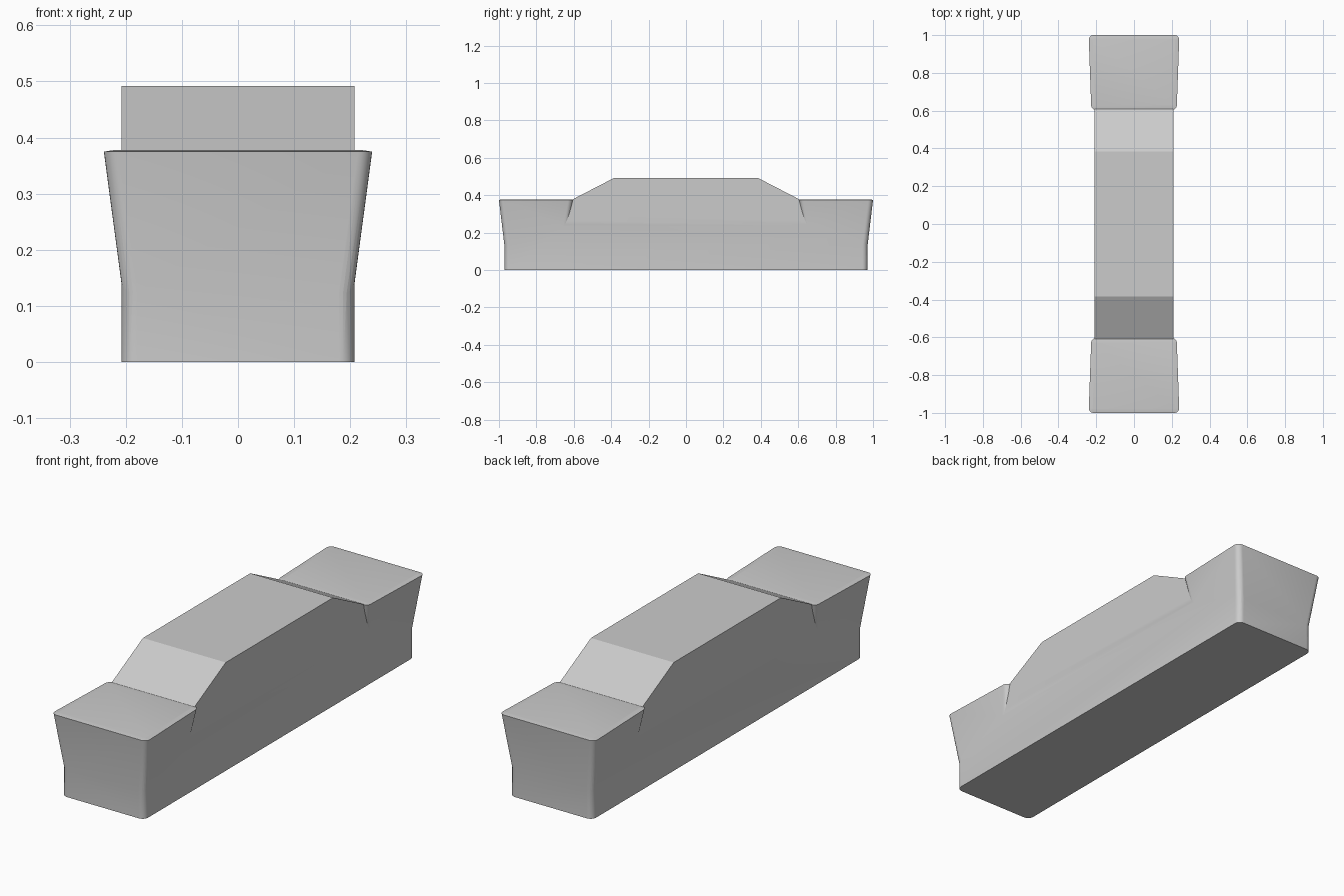
import bpy, bmesh
from mathutils import Vector

if "Cube" in bpy.data.objects:
    bpy.data.objects.remove(bpy.data.objects["Cube"])


def finish(name, bm):
    bmesh.ops.recalc_face_normals(bm, faces=bm.faces)
    mesh = bpy.data.meshes.new(name)
    bm.to_mesh(mesh)
    bm.free()
    ob = bpy.data.objects.new(name, mesh)
    bpy.context.collection.objects.link(ob)
    return ob


def is_upright(e):
    d = (e.verts[0].co - e.verts[1].co).normalized()
    return abs(d.z) > 0.9


def round_edges(bm, edges, radius):
    bmesh.ops.bevel(bm, geom=edges, offset=radius, segments=6,
                    profile=0.5, affect='EDGES')


# Main hull: side profile extruded across the width, end corners rounded
def make_body():
    half = [(0.97, 0), (0.97, 0.37), (0.621, 0.37), (0.385, 0.492)]
    profile = half + [(-y, z) for y, z in reversed(half)]
    bm = bmesh.new()
    face = bm.faces.new([bm.verts.new((-0.208, y, z)) for y, z in profile])
    res = bmesh.ops.extrude_face_region(bm, geom=[face])
    moved = [g for g in res['geom'] if isinstance(g, bmesh.types.BMVert)]
    bmesh.ops.translate(bm, verts=moved, vec=Vector((0.416, 0, 0)))
    round_edges(bm, [e for e in bm.edges if is_upright(e)], 0.028)
    return finish("body", bm)


# Flared end block: tapered box sinking into the hull, top slightly crowned
def make_flare(name, s):
    bm = bmesh.new()
    rings = []
    for z, w_out, y_out, w_in, y_in in [(0.05, 0.197, 0.961, 0.182, 0.665),
                                        (0.375, 0.24, 1.0, 0.226, 0.603)]:
        pts = [(-w_out, y_out), (w_out, y_out), (w_in, y_in), (-w_in, y_in)]
        rings.append([bm.verts.new((x, s * y, z)) for x, y in pts])
    low, top = rings
    bm.faces.new(low)
    bm.faces.new(top)
    for i in range(4):
        j = (i + 1) % 4
        bm.faces.new([low[i], low[j], top[j], top[i]])
    bmesh.ops.recalc_face_normals(bm, faces=bm.faces)
    round_edges(bm, [e for e in bm.edges if is_upright(e)], 0.026)
    cap = max(bm.faces, key=lambda f: f.calc_center_median().z)
    bmesh.ops.inset_region(bm, faces=[cap], thickness=0.02)
    for v in cap.verts:
        v.co.z = 0.378
    return finish(name, bm)


body = make_body()
bpy.context.view_layer.objects.active = body
body.select_set(True)

# Merge both end blocks into one closed shell
for name, side in (("front_flare", -1), ("rear_flare", 1)):
    flare = make_flare(name, side)
    mod = body.modifiers.new(name, 'BOOLEAN')
    mod.operation = 'UNION'
    mod.solver = 'EXACT'
    mod.object = flare
    bpy.ops.object.modifier_apply(modifier=mod.name)
    bpy.data.objects.remove(flare)

bpy.ops.object.shade_smooth_by_angle(angle=0.35)
